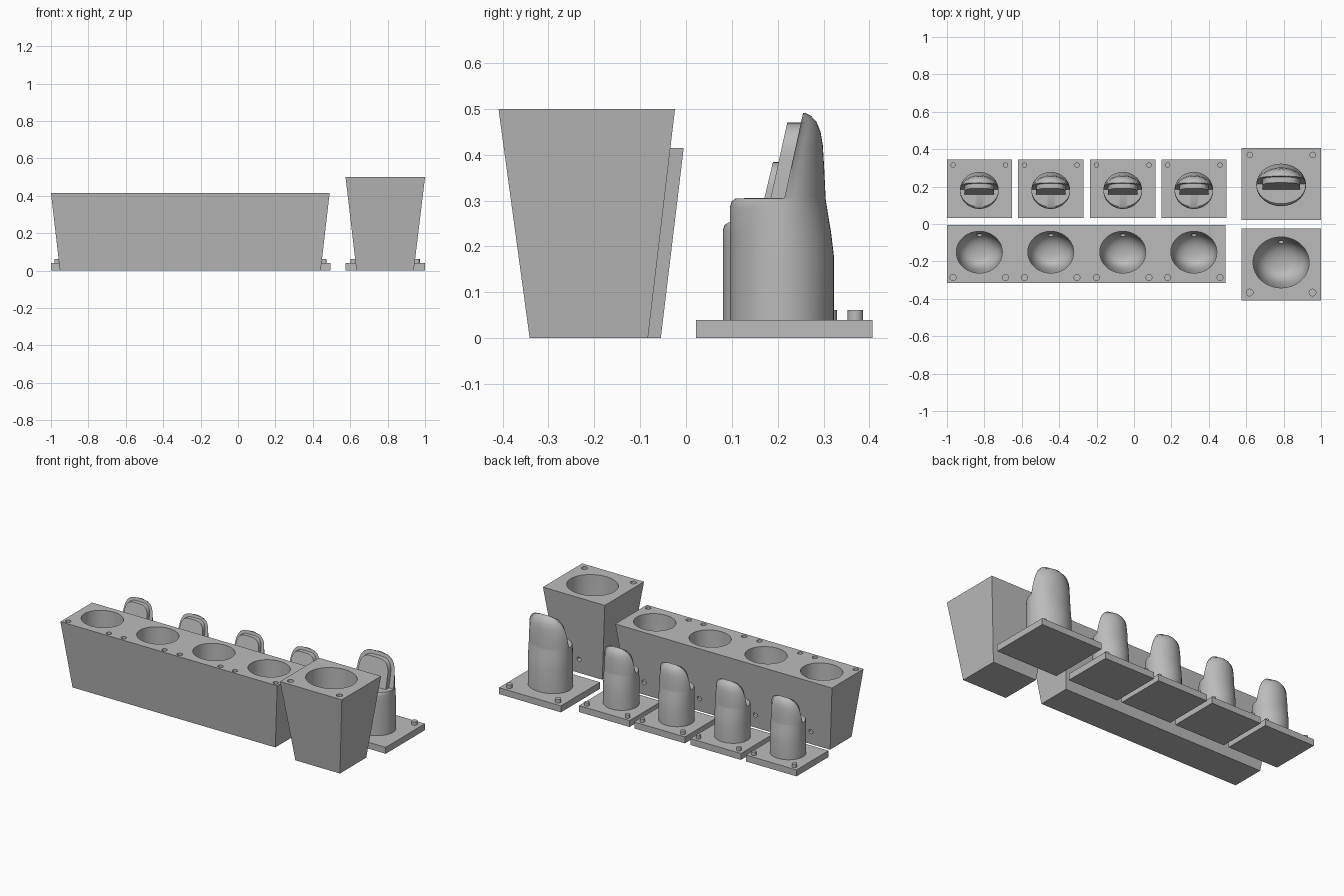
import bpy, bmesh
from math import sin, cos, pi, sqrt

if "Cube" in bpy.data.objects:
    bpy.data.objects.remove(bpy.data.objects["Cube"], do_unlink=True)

grey = bpy.data.materials.new("plain_grey")
grey.use_nodes = True
grey.diffuse_color = (0.5, 0.5, 0.5, 1)
grey.node_tree.nodes["Principled BSDF"].inputs["Base Color"].default_value = (0.5, 0.5, 0.5, 1)


def loft(name, rings):
    """Closed solid skinned through rings of equal point count."""
    bm = bmesh.new()
    rows = [[bm.verts.new(p) for p in ring] for ring in rings]
    n = len(rows[0])
    for a, b in zip(rows, rows[1:]):
        for i in range(n):
            j = (i + 1) % n
            bm.faces.new((a[i], a[j], b[j], b[i]))
    bm.faces.new(rows[0][::-1])
    bm.faces.new(rows[-1])
    bmesh.ops.recalc_face_normals(bm, faces=bm.faces)
    mesh = bpy.data.meshes.new(name)
    bm.to_mesh(mesh)
    bm.free()
    mesh.materials.append(grey)
    obj = bpy.data.objects.new(name, mesh)
    bpy.context.collection.objects.link(obj)
    return obj


def select(obj):
    bpy.ops.object.select_all(action='DESELECT')
    obj.select_set(True)
    bpy.context.view_layer.objects.active = obj


def smooth(obj):
    select(obj)
    bpy.ops.object.shade_smooth_by_angle(angle=pi / 5)


def rect(cx, cy, hx, hy, z):
    return [(cx - hx, cy - hy, z), (cx + hx, cy - hy, z), (cx + hx, cy + hy, z), (cx - hx, cy + hy, z)]


def upright(name, x, y, r, z0, z1, n=24):
    ang = [2 * pi * i / n for i in range(n)]
    return loft(name, [[(x + r * cos(a), y + r * sin(a), z) for a in ang] for z in (z0, z1)])


def cut(obj, cutter):
    cutter.hide_render = True
    mod = obj.modifiers.new("cut", 'BOOLEAN')
    mod.operation = 'DIFFERENCE'
    mod.solver = 'EXACT'
    mod.object = cutter
    select(obj)
    bpy.ops.object.modifier_apply(modifier=mod.name)
    bpy.data.objects.remove(cutter, do_unlink=True)


ANG = [2 * pi * i / 48 for i in range(48)]

# Finger core sections: height, front, back, half width (relative to core centre)
CORE = [(.04, -.113, .114, .133), (.18, -.113, .114, .133), (.23, -.113, .108, .133),
        (.285, -.113, .099, .132), (.298, -.109, .097, .132), (.305, -.1, .096, .132),
        (.306, 0, .096, .132), (.37, 0, .093, .13), (.42, 0, .09, .123),
        (.45, 0, .085, .112), (.472, 0, .076, .095), (.485, 0, .064, .073), (.491, 0, .052, .045)]


def cut_y(z):
    return .006 + (z - .305) * .22


def finger_core(label, cx, cy, sx, sy, sz):
    def place(x, y, z):
        return (cx + sx * x, cy + sy * y, .04 + sz * (z - .04))
    rings = []
    for z, front, back, w in CORE:
        ring = []
        for a in ANG:
            y = sin(a) * (back if sin(a) > 0 else -front)
            if z > .3055:
                y = max(y, cut_y(z))
            ring.append(place(w * cos(a), y, z))
        rings.append(ring)
    smooth(loft(label + "_core", rings))
    # Rounded pad leaning on the sloped flat of the core
    outline = [(-.1, .3), (.1, .3)]
    for i in range(17):
        c, s = cos(pi * i / 16), sin(pi * i / 16)
        outline.append((.1 * (1 if c > 0 else -1) * sqrt(abs(c)), .39 + .08 * s))
    pad = [[place(x, cut_y(z) + d, z) for x, z in outline] for d in (-.03, .004)]
    smooth(loft(label + "_pad", pad))


# Cavity sections: depth below the rim, front, back, half width (relative to block centre)
CAVITY = [(-.02, -.125, .147, .15), (0, -.125, .147, .15), (.2, -.122, .146, .149),
          (.3, -.113, .143, .145), (.36, -.104, .138, .138), (.4, -.095, .128, .127),
          (.43, -.083, .108, .108), (.45, -.068, .08, .085), (.463, -.05, .045, .055),
          (.468, -.03, .01, .025)]


def cavity(cx, cy, top, s):
    rings = []
    for d, front, back, w in CAVITY:
        mid, r = (front + back) / 2, (back - front) / 2
        rings.append([(cx + s * w * cos(a), cy + s * (mid + r * sin(a)), top - s * d) for a in ANG])
    return loft("cavity_cutter", rings)


def vent(x, y, z, r):
    ang = [2 * pi * i / 16 for i in range(16)]
    return loft("vent_cutter", [[(x + r * cos(a), yy, z + r * sin(a)) for a in ang]
                                for yy in (y - .14, y + .08)])


def mould_block(name, bottom, top, height, centres, cy, s, pin_x, pin_y, pin_r, vent_z):
    block = loft(name, [rect(*bottom, 0), rect(*top, height)])
    for x in centres:
        cut(block, cavity(x, cy, height, s))
        cut(block, vent(x, cy + .12, vent_z, .014))
        for side in (-1, 1):
            cut(block, upright("pin_cutter", x + side * pin_x, cy - pin_y, pin_r + .001,
                               height - .025, height + .02))
    smooth(block)


def core_plate(label, cx, cy, hx, hy, pin_x, pin_y, pin_r):
    loft(label + "_plate", [rect(cx, cy, hx, hy, z) for z in (0, .04)])
    for side, word in ((-1, "right"), (1, "left")):
        smooth(upright(label + "_peg_" + word, cx + side * pin_x, cy + pin_y, pin_r, .035, .061))


FINGERS = (-.827, -.445, -.06, .32)
THUMB = .7865

# Blocks with moulding cavities
mould_block("finger_block", (-.255, -.16, .697, .105), (-.255, -.16, .745, .155), .415,
            FINGERS, -.16, .82, .14, .126, .015, .083)
mould_block("thumb_block", (.7865, -.212, .153, .129), (.7875, -.2165, .2125, .1925), .5,
            (THUMB,), -.2165, 1, .168, .15, .017, .09)

# Plates carrying the cores
for i, x in enumerate(FINGERS):
    label = "finger_%d" % (i + 1)
    core_plate(label, x, .188, .174, .157, .14, .127, .014)
    finger_core(label, x, .179, .78, .87, .8)
core_plate("thumb", .7875, .2145, .2125, .1925, .168, .155, .017)
finger_core("thumb", THUMB, .2085, 1, 1, 1)
